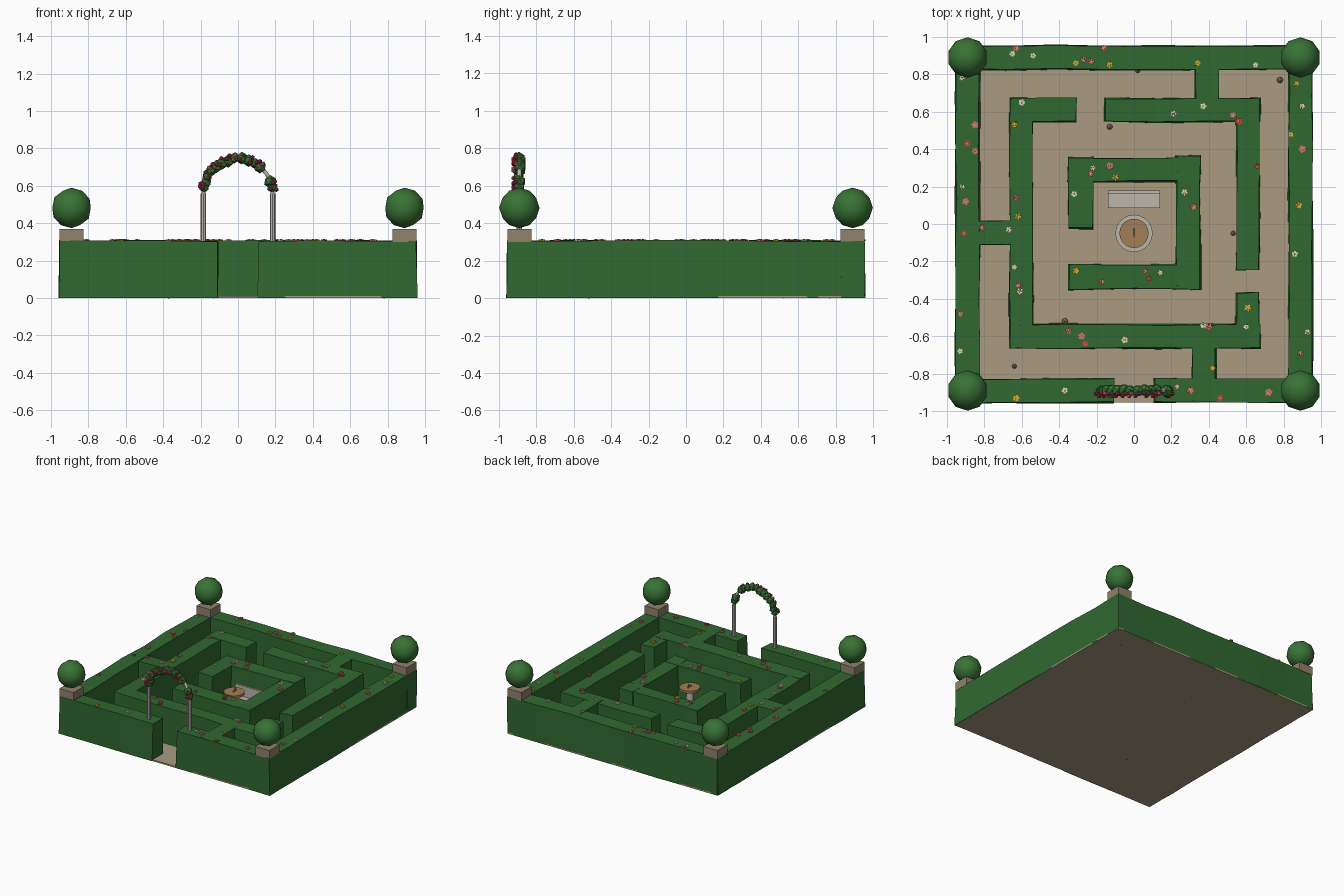
import bpy, bmesh, math, random
from mathutils import Matrix, Vector

if "Cube" in bpy.data.objects:
    bpy.data.objects.remove(bpy.data.objects["Cube"])

rng = random.Random(7)
H = 0.305  # hedge height


def mat(name, col):
    m = bpy.data.materials.new(name)
    m.diffuse_color = (*col, 1)
    m.use_nodes = True
    m.node_tree.nodes["Principled BSDF"].inputs["Base Color"].default_value = m.diffuse_color
    return m


GREEN = mat("hedge_green", (0.03, 0.14, 0.03))
LEAF = mat("topiary_green", (0.04, 0.17, 0.035))
GRAVEL = mat("gravel", (0.40, 0.33, 0.22))
STONE = mat("stone", (0.28, 0.22, 0.15))
PALE = mat("pale_stone", (0.50, 0.46, 0.41))
BRONZE = mat("bronze", (0.36, 0.21, 0.09))
PINK = mat("pink", (0.65, 0.16, 0.17))
WHITE = mat("white", (0.72, 0.66, 0.52))
RED = mat("red", (0.60, 0.05, 0.05))
YELLOW = mat("yellow", (0.65, 0.40, 0.03))
ROSE = mat("rose", (0.45, 0.03, 0.08))


def finish(bm, name, material):
    me = bpy.data.meshes.new(name)
    bm.to_mesh(me)
    bm.free()
    me.materials.append(material)
    ob = bpy.data.objects.new(name, me)
    bpy.context.collection.objects.link(ob)
    return ob


def add_box(bm, x0, x1, y0, y1, z0, z1):
    m = Matrix.Translation(((x0 + x1) / 2, (y0 + y1) / 2, (z0 + z1) / 2))
    m = m @ Matrix.Diagonal((x1 - x0, y1 - y0, z1 - z0, 1))
    return bmesh.ops.create_cube(bm, size=1, matrix=m)["verts"]


def add_ball(bm, loc, r, sub=1):
    bmesh.ops.create_icosphere(bm, subdivisions=sub, radius=r, matrix=Matrix.Translation(loc))


def add_disc(bm, x, y, z0, z1, r, seg=16, r2=None):
    bmesh.ops.create_cone(bm, cap_ends=True, segments=seg, radius1=r, radius2=r2 or r,
                          depth=z1 - z0, matrix=Matrix.Translation((x, y, (z0 + z1) / 2)))


def box(name, material, *dims):
    bm = bmesh.new()
    add_box(bm, *dims)
    return finish(bm, name, material)


# Gravel floor
box("gravel_floor", GRAVEL, -0.955, 0.955, -0.955, 0.955, 0, 0.012)


# Clipped hedge: box cut into sections, lightly roughened, a little wider at the foot
def hedge(name, x0, x1, y0, y1):
    bm = bmesh.new()
    add_box(bm, x0, x1, y0, y1, 0.001, H)
    axis = 0 if x1 - x0 > y1 - y0 else 1
    lo, hi = ((x0, x1), (y0, y1))[axis]
    n = max(1, round((hi - lo) / 0.28))
    normal = Vector((1, 0, 0)) if axis == 0 else Vector((0, 1, 0))
    for i in range(1, n):
        bmesh.ops.bisect_plane(bm, geom=bm.verts[:] + bm.edges[:] + bm.faces[:],
                               plane_co=normal * (lo + (hi - lo) * i / n), plane_no=normal)
    cx, cy = (x0 + x1) / 2, (y0 + y1) / 2
    for v in bm.verts:
        foot = 0.006 if v.co.z < 0.1 else -0.002
        v.co.x += math.copysign(foot, v.co.x - cx) + rng.uniform(-0.005, 0.005)
        v.co.y += math.copysign(foot, v.co.y - cy) + rng.uniform(-0.005, 0.005)
        if v.co.z > 0.1:
            v.co.z += rng.uniform(-0.004, 0.006)
    finish(bm, name, GREEN)


for name, walls in {
    "outer_hedge": [(-.95, -.11, -.95, -.83), (.11, .95, -.95, -.83), (-.95, .95, .83, .95),
                    (-.95, -.83, -.95, .95), (.83, .95, -.95, .95)],
    "middle_hedge": [(-.66, -.31, .55, .67), (-.15, .67, .55, .67), (-.66, -.545, -.66, .67),
                     (-.66, .67, -.66, -.54), (.55, .665, -.24, .66), (.55, .665, -.66, -.37)],
    "inner_hedge": [(-.35, .35, .23, .35), (-.345, -.22, -.02, .35), (-.345, .35, -.345, -.22),
                    (.23, .35, -.345, .36)],
    "link_hedge": [(.33, .45, .6, .945), (.315, .435, -.94, -.6), (-.94, -.6, -.11, .015)],
}.items():
    for i, w in enumerate(walls):
        hedge(f"{name}_{i + 1}", *w)

# Corner plinths with topiary balls
for sx in (-1, 1):
    for sy in (-1, 1):
        x, y = 0.89 * sx, 0.89 * sy
        box("corner_plinth", STONE, x - .064, x + .064, y - .064, y + .064, 0.30, 0.37)
        bm = bmesh.new()
        add_ball(bm, (x, y, 0.482), 0.108, 2)
        ball = finish(bm, "topiary_ball", LEAF)
        ball.data.shade_smooth()

# Rose arch: posts, bent rail, leaf clumps and blooms
AY, AZ, AR = -0.89, 0.56, 0.185
for s in (-1, 1):
    bm = bmesh.new()
    add_disc(bm, s * AR, AY, 0.01, AZ, 0.015, 8)
    finish(bm, "arch_post", PALE)

cu = bpy.data.curves.new("arch_rail", 'CURVE')
cu.dimensions = '3D'
cu.bevel_depth = 0.012
cu.bevel_resolution = 1
sp = cu.splines.new('POLY')
sp.points.add(16)
for i, p in enumerate(sp.points):
    a = math.pi * i / 16
    p.co = (AR * math.cos(a), AY, AZ + AR * math.sin(a), 1)
cu.materials.append(PALE)
bpy.context.collection.objects.link(bpy.data.objects.new("arch_rail", cu))

leaves = bmesh.new()
blooms = {ROSE: bmesh.new(), PINK: bmesh.new()}
for i, deg in enumerate((10, 20, 50, 60, 72, 84, 96, 107, 118, 129, 140, 151, 161, 170)):
    a = math.radians(deg)
    r = AR + rng.uniform(-0.005, 0.005)
    x, z = r * math.cos(a), AZ + r * math.sin(a)
    add_ball(leaves, (x, AY + rng.uniform(-0.004, 0.004), z), rng.uniform(0.028, 0.036))
    bm = blooms[PINK if i % 4 == 2 else ROSE]
    for k in range(2):
        b = a + rng.uniform(-0.08, 0.08)
        q = AR + (0.022 if k else rng.uniform(-0.01, 0.01))
        add_ball(bm, (q * math.cos(b), AY - (0.018 if k else 0.03), AZ + q * math.sin(b)), 0.013)
finish(leaves, "arch_leaves", LEAF)
for m, bm in blooms.items():
    finish(bm, "arch_roses_" + m.name, m)

# Sundial: stepped base, column, dial and gnomon
SY = -0.05
bm = bmesh.new()
add_disc(bm, 0, SY, 0.01, 0.035, 0.1, 20)
add_disc(bm, 0, SY, 0.035, 0.06, 0.06, 20)
add_disc(bm, 0, SY, 0.06, 0.235, 0.032, 12, 0.024)
finish(bm, "sundial_pedestal", PALE)
bm = bmesh.new()
add_disc(bm, 0, SY, 0.235, 0.255, 0.078, 20)
finish(bm, "sundial_dial", BRONZE)
bm = bmesh.new()
tri = [bm.verts.new((s, SY + y, z)) for s in (-.003, .003)
       for y, z in ((-.025, .255), (.025, .255), (.02, .285))]
for f in ((0, 1, 2), (5, 4, 3), (0, 3, 4, 1), (1, 4, 5, 2), (2, 5, 3, 0)):
    bm.faces.new([tri[k] for k in f])
bmesh.ops.recalc_face_normals(bm, faces=bm.faces)
finish(bm, "sundial_gnomon", BRONZE)

# Stone bench
box("bench_seat", PALE, -.14, .14, .085, .175, .095, .115)
box("bench_back", PALE, -.14, .14, .163, .18, .115, .20)
for s in (-1, 1):
    box("bench_leg", PALE, s * .105 - .015, s * .105 + .015, .095, .17, .01, .095)

# Five-petal flowers scattered over the hedge tops
FLOWERS = {
    PINK: [(-.63, .94), (-.27, .88), (-.23, .87), (-.16, .94), (-.85, .53), (-.85, .39), (-.9, .12),
           (-.81, -.02), (-.93, -.48), (-.63, .14), (-.62, -.33), (-.35, -.57), (-.28, -.6), (-.13, .31),
           (-.23, .27), (.32, .09), (.06, -.25), (-.17, -.31), (.4, -.55), (.3, -.89), (.72, -.9),
           (.89, -.69), (.9, .4), (.53, .58)],
    WHITE: [(-.65, .91), (-.54, .9), (-.92, .78), (-.6, .65), (-.92, .2), (-.67, -.03), (-.64, -.23),
            (-.61, -.36), (-.93, -.68), (-.37, -.89), (-.05, -.62), (.23, -.87), (.37, -.54), (.14, -.26),
            (-.32, .16), (-.22, .3), (.27, .17), (.37, .63), (.21, .59), (.65, .85), (.9, .63), (.86, -.16),
            (.93, -.58), (.6, -.55)],
    RED: [(-.89, .43), (-.91, -.05), (-.26, -.64), (.08, -.29), (.46, -.93), (.66, .31), (.56, .55)],
    YELLOW: [(-.31, .86), (-.13, .85), (-.64, .53), (-.62, .04), (-.31, -.25), (-.1, .25), (-.63, -.93),
             (.42, -.77), (.61, -.45), (.34, .86), (.87, .75), (.84, .48), (.88, .1)],
}
centres = bmesh.new()
for m, spots in FLOWERS.items():
    bm = bmesh.new()
    for x, y in spots:
        r, t = rng.uniform(0.009, 0.013), rng.uniform(0, 6)
        for k in range(5):
            a = t + k * math.tau / 5
            add_disc(bm, x + r * math.cos(a), y + r * math.sin(a), H, H + .009, r * 0.65, 6)
        add_disc(centres, x, y, H, H + .012, r * 0.5, 6)
    finish(bm, "hedge_flowers_" + m.name, m)
finish(centres, "flower_centres", YELLOW)

# Loose pebbles on the paths
bm = bmesh.new()
for x, y in ((-.64, -.76), (-.13, .52), (.78, .77), (.02, .82), (-.37, -.52), (.53, -.05)):
    add_ball(bm, (x, y, 0.016), rng.uniform(0.014, 0.02))
finish(bm, "path_pebbles", STONE)
